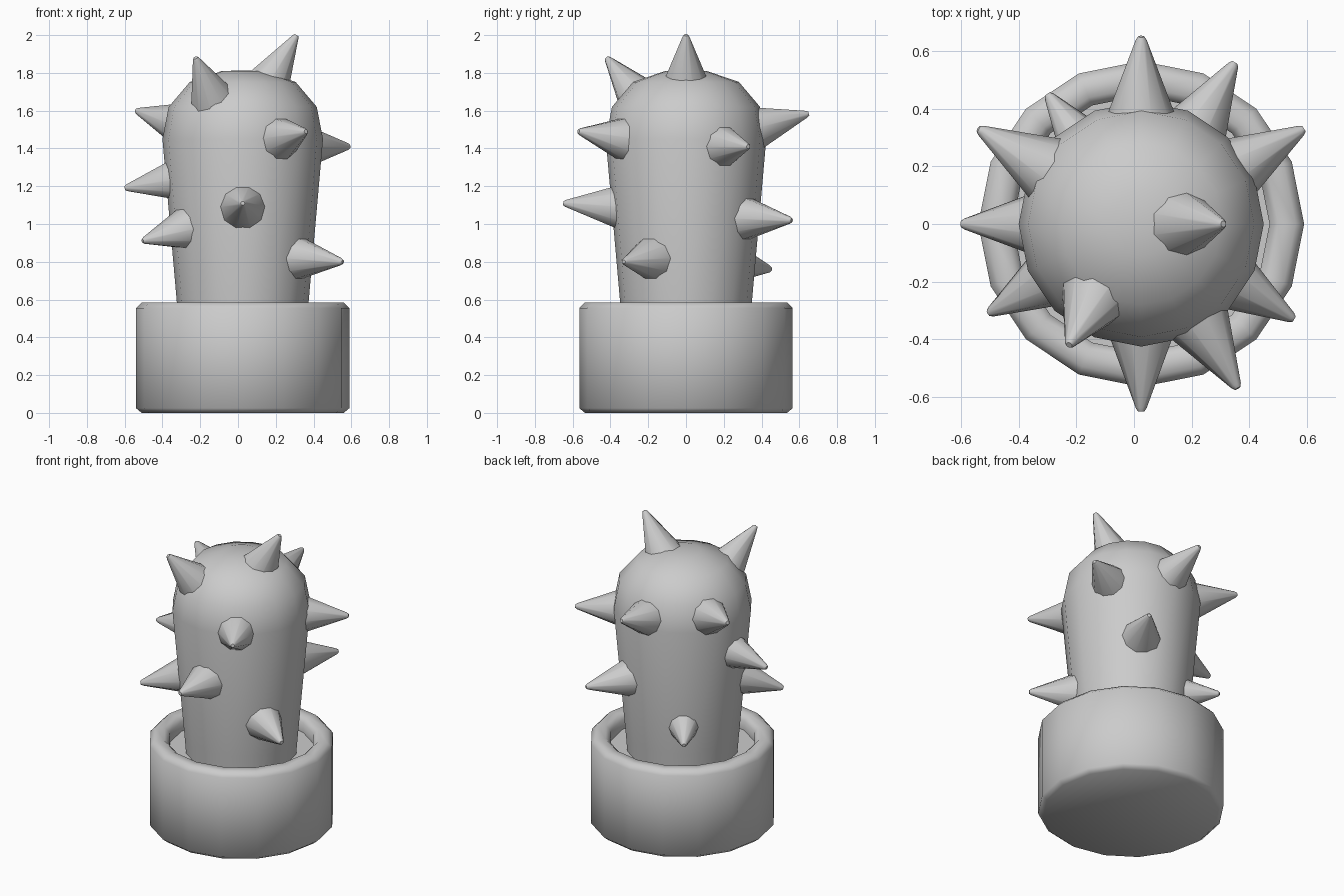
import bpy
import bmesh
import math
from mathutils import Vector

cube = bpy.data.objects.get("Cube")
if cube:
    bpy.data.objects.remove(cube, do_unlink=True)

AXIS_X = 0.025

grey = bpy.data.materials.new("plain grey")
grey.use_nodes = True
grey.diffuse_color = (0.6, 0.6, 0.6, 1)
grey.node_tree.nodes["Principled BSDF"].inputs["Base Color"].default_value = (0.6, 0.6, 0.6, 1)


def lathe(name, profile, sides, smooth_angle):
    """Turn a (radius, height) profile that starts and ends on the axis."""
    bm = bmesh.new()
    verts = [bm.verts.new((r, 0, z)) for r, z in profile]
    edges = [bm.edges.new(pair) for pair in zip(verts, verts[1:])]
    bmesh.ops.spin(bm, geom=verts + edges, cent=(0, 0, 0), axis=(0, 0, 1),
                   angle=math.tau, steps=sides, use_duplicate=False)
    bmesh.ops.remove_doubles(bm, verts=bm.verts, dist=0.0005)
    bmesh.ops.recalc_face_normals(bm, faces=bm.faces)
    mesh = bpy.data.meshes.new(name)
    bm.to_mesh(mesh)
    bm.free()
    mesh.materials.append(grey)
    obj = bpy.data.objects.new(name, mesh)
    bpy.context.collection.objects.link(obj)
    bpy.ops.object.select_all(action='DESELECT')
    obj.select_set(True)
    bpy.context.view_layer.objects.active = obj
    bpy.ops.object.shade_smooth_by_angle(angle=math.radians(smooth_angle))
    return obj


# Pot with a rounded rim and recessed soil level
pot = lathe("pot", [(0, 0), (0.535, 0), (0.565, 0.025), (0.565, 0.555),
                    (0.535, 0.585), (0.475, 0.585), (0.445, 0.555),
                    (0.445, 0.49), (0, 0.49)], 16, 50)
pot.location.x = AXIS_X

# Tapered stem with a domed top
stem = lathe("stem", [(0, 0.45), (0.338, 0.45), (0.35, 0.6), (0.425, 1.45),
                      (0.392, 1.62), (0.28, 1.752), (0.11, 1.81), (0, 1.813)], 16, 50)
stem.location.x = AXIS_X


def spike(number, root, tip):
    """Blunt cone from a point just inside the stem to its tip."""
    root, tip = Vector(root), Vector(tip)
    along = tip - root
    length = along.length
    base = 0.015 + 0.365 * length
    obj = lathe(f"spike_{number}", [(0, 0), (base, 0), (0.019, length - 0.012),
                                    (0.011, length), (0, length)], 10, 50)
    obj.location = root
    obj.rotation_euler = along.to_track_quat('Z', 'Y').to_euler()


# Leaning spikes on the dome
spike(1, (0.15, 0, 1.725), (0.31, 0, 2.0))
spike(2, (-0.125, -0.225, 1.635), (-0.225, -0.42, 1.88))

# Side spikes: tip x, tip y, tip height, root height
side_spikes = [
    (-0.54, 0.33, 1.60, 1.53), (0.025, 0.65, 1.585, 1.51),
    (0.36, -0.57, 1.49, 1.45), (0.59, 0.33, 1.41, 1.41),
    (-0.60, 0, 1.19, 1.235), (0.025, -0.65, 1.11, 1.09),
    (0.35, 0.56, 1.02, 1.03), (-0.505, -0.31, 0.91, 0.98),
    (0.555, -0.33, 0.80, 0.82), (-0.30, 0.45, 0.76, 0.79),
]
for i, (x, y, z, root_z) in enumerate(side_spikes, start=3):
    out = Vector((x - AXIS_X, y, 0)).normalized()
    reach = 0.30 + 0.088 * (root_z - 0.6)
    spike(i, (AXIS_X + out.x * reach, out.y * reach, root_z), (x, y, z))
